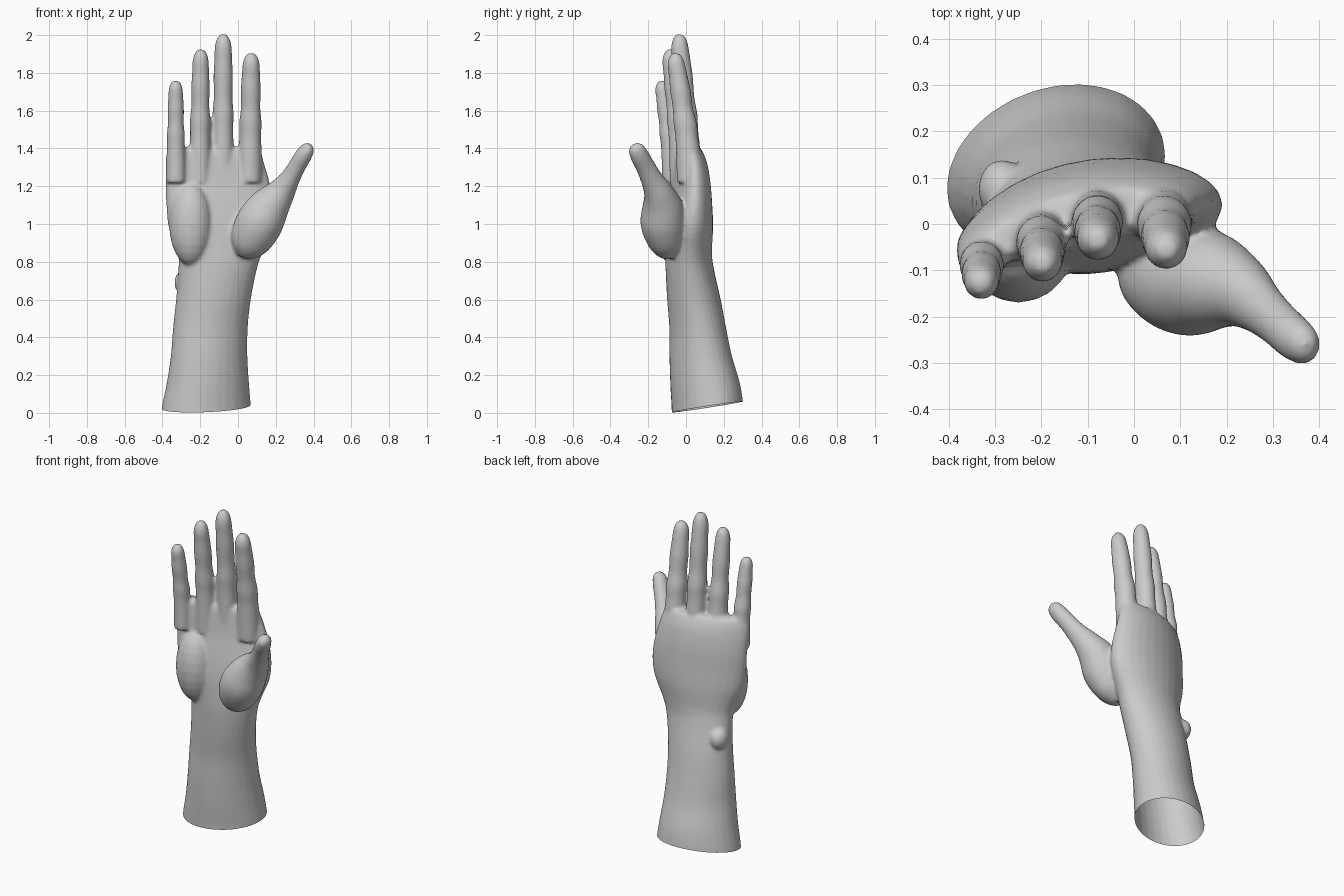
import bpy, bmesh, math
from mathutils import Vector

if "Cube" in bpy.data.objects:
    bpy.data.objects.remove(bpy.data.objects["Cube"])

skin = bpy.data.materials.new("plain grey")
skin.diffuse_color = (0.6, 0.6, 0.6, 1)
skin.use_nodes = True
skin.node_tree.nodes["Principled BSDF"].inputs["Base Color"].default_value = skin.diffuse_color
bm = bmesh.new()


def smooth_rows(rows, steps=4):
    """Catmull-Rom interpolation of rows of numbers."""
    out = []
    for i in range(len(rows) - 1):
        a, b = rows[max(i - 1, 0)], rows[i]
        c, d = rows[i + 1], rows[min(i + 2, len(rows) - 1)]
        for s in range(steps):
            t = s / steps
            out.append([0.5 * (2 * q + (r - p) * t + (2 * p - 5 * q + 4 * r - w) * t * t
                               + (3 * q - p - 3 * r + w) * t ** 3)
                        for p, q, r, w in zip(a, b, c, d)])
    return out + [list(rows[-1])]


def loft(rows, level=True, n=28):
    """Closed tube. Row: x, y, z, x radius, y radius, tilt, bend."""
    rows = smooth_rows([tuple(r) + (0,) * (7 - len(r)) for r in rows])
    rings = []
    for i, (x, y, z, rx, ry, tilt, bend) in enumerate(rows):
        u, v = Vector((1, 0, 0)), Vector((0, 1, 0))
        if not level:
            t = (Vector(rows[min(i + 1, len(rows) - 1)][:3])
                 - Vector(rows[max(i - 1, 0)][:3])).normalized()
            u = (u - t * u.dot(t)).normalized()
            v = t.cross(u)
        ring = []
        for k in range(n):
            a = 2 * math.pi * k / n
            c, s = math.cos(a), math.sin(a)
            off = ry * s + tilt * c + bend * (1 - c * c)
            ring.append(bm.verts.new(Vector((x, y, z)) + u * rx * c + v * off))
        rings.append(ring)
    for a, b in zip(rings, rings[1:]):
        for k in range(n):
            j = (k + 1) % n
            bm.faces.new((a[k], a[j], b[j], b[k]))
    bm.faces.new(rings[0][::-1])
    bm.faces.new(rings[-1])


def blob(center, size):
    ret = bmesh.ops.create_uvsphere(bm, u_segments=20, v_segments=12, radius=1)
    for v in ret["verts"]:
        v.co = Vector(center) + Vector(a * b for a, b in zip(v.co, size))


# forearm, wrist and palm
loft([(-.170, .120, -.10, .240, .190, .035, 0),
      (-.168, .115, .02, .237, .188, .035, 0),
      (-.160, .102, .15, .219, .183, .030, 0),
      (-.153, .078, .30, .203, .164, .025, 0),
      (-.146, .062, .45, .198, .150, .015, 0),
      (-.130, .042, .60, .198, .142, .005, 0),
      (-.108, .020, .76, .208, .128, .005, 0),
      (-.095, .010, .85, .225, .122, .015, .005),
      (-.092, .000, .98, .275, .120, .035, .02),
      (-.095, .000, 1.10, .285, .108, .045, .025),
      (-.108, .000, 1.22, .276, .092, .050, .03),
      (-.122, -.010, 1.32, .262, .078, .055, .035),
      (-.127, -.018, 1.38, .250, .062, .055, .035),
      (-.127, -.018, 1.405, .235, .045, .055, .035)])

# heel of the palm on the little finger side, and wrist bone
blob((-.25, -.06, 1.0), (.115, .11, .22))
blob((-.285, .075, .69), (.052, .065, .065))

# fingers: base, tip, base radii, tip radii
fingers = [((-.328, -.070), (-.330, -.127), 1.755, .053, .040, .056),
           ((-.203, -.020), (-.197, -.085), 1.920, .060, .045, .066),
           ((-.080, .020), (-.078, -.035), 2.000, .060, .048, .066),
           ((.062, .022), (.070, -.055), 1.900, .066, .048, .070)]
profile = [(0, 1.0, 0), (.22, 1.0, 0), (.36, .97, .1), (.46, 1.03, .2), (.58, .93, .42),
           (.71, 1.0, .62), (.82, .95, .8), (.91, .92, 1), (.965, .74, 1), (1, .38, 1)]
for (bx, by), (tx, ty), top, r0, r1, d0 in fingers:
    rows, start = [], 1.22
    for f, swell, bow in profile:
        r = (r0 + (r1 - r0) * f) * swell
        d = (d0 + (r1 * 1.02 - d0) * f) * swell
        rows.append((bx + (tx - bx) * f, by + (ty - by) * (.55 * f + .45 * bow),
                     start + (top + .004 - start) * f, r, d))
    loft(rows)

# thumb with its muscle pad
loft([(.030, -.070, .84, .05, .05),
      (.060, -.100, .90, .105, .095),
      (.110, -.120, 1.00, .125, .120),
      (.165, -.125, 1.09, .110, .108),
      (.225, -.145, 1.165, .078, .080),
      (.272, -.180, 1.235, .054, .060),
      (.312, -.215, 1.305, .046, .052),
      (.345, -.245, 1.36, .045, .050),
      (.370, -.264, 1.40, .036, .042),
      (.382, -.273, 1.42, .016, .020)], level=False)

# merge the parts into one skin
bmesh.ops.recalc_face_normals(bm, faces=bm.faces)
mesh = bpy.data.meshes.new("hand")
bm.to_mesh(mesh)
bm.free()
hand = bpy.data.objects.new("hand", mesh)
bpy.context.collection.objects.link(hand)
remesh = hand.modifiers.new("merge", 'REMESH')
remesh.mode = 'VOXEL'
remesh.voxel_size = 0.01
relax = hand.modifiers.new("relax", 'SMOOTH')
relax.factor = 0.5
relax.iterations = 6
deps = bpy.context.evaluated_depsgraph_get()
merged = bpy.data.meshes.new_from_object(hand.evaluated_get(deps))
hand.modifiers.clear()
hand.data = merged

# open slanted cut at the end of the forearm
bm = bmesh.new()
bm.from_mesh(merged)
bmesh.ops.bisect_plane(bm, geom=bm.verts[:] + bm.edges[:] + bm.faces[:],
                       plane_co=(-.17, -.07, .004), plane_no=(-.02, -.15, 1),
                       clear_inner=True)
for f in bm.faces:
    f.smooth = True
    f.material_index = 0
bm.to_mesh(merged)
bm.free()
merged.materials.clear()
merged.materials.append(skin)
